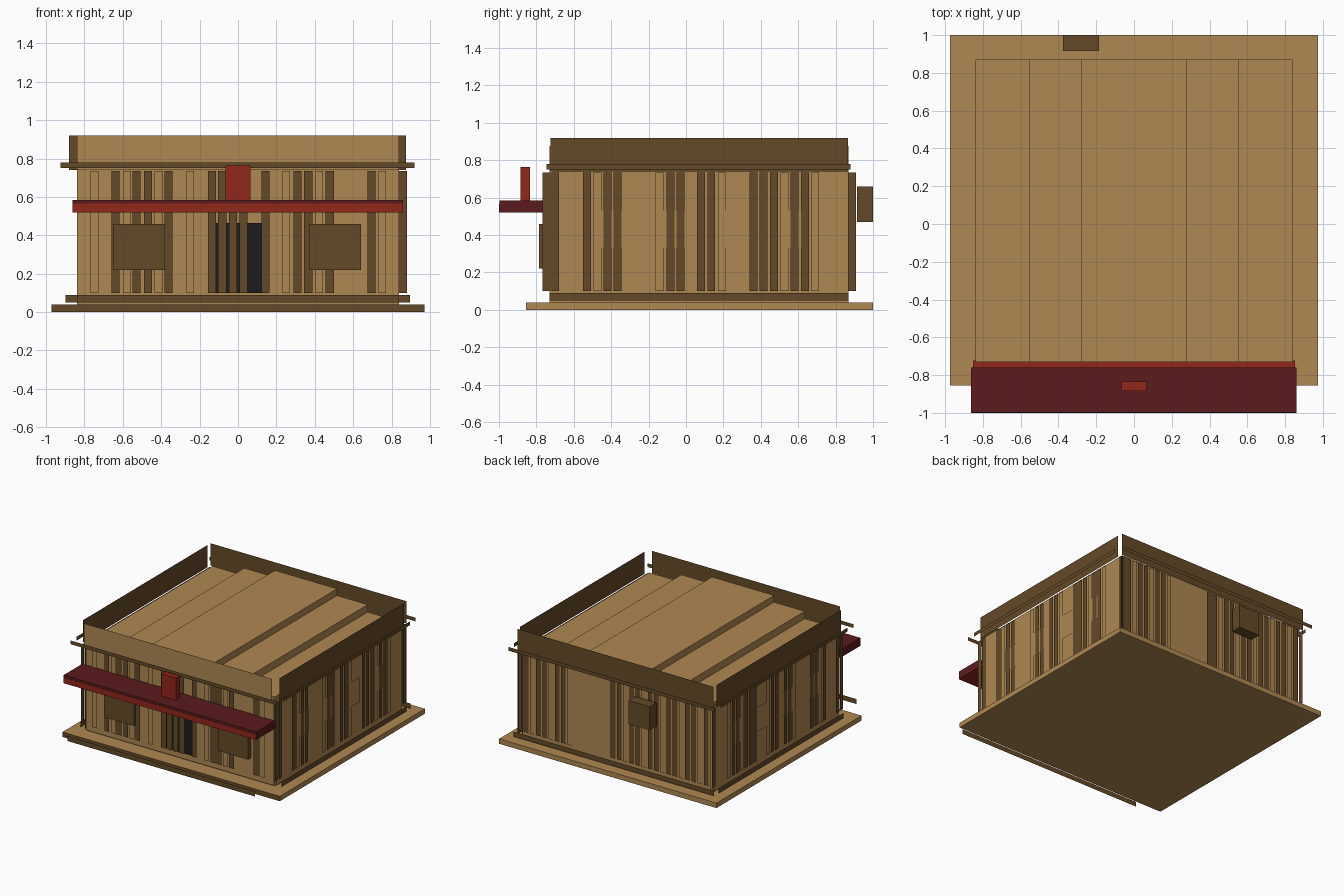
import bpy, bmesh

cube = bpy.data.objects.get("Cube")
if cube:
    bpy.data.objects.remove(cube, do_unlink=True)


def material(name, r, g, b):
    m = bpy.data.materials.new(name)
    m.use_nodes = True
    m.diffuse_color = (r, g, b, 1)
    m.node_tree.nodes["Principled BSDF"].inputs["Base Color"].default_value = (r, g, b, 1)
    return m


TAN = material("tan wood", 0.43, 0.245, 0.084)
DARK = material("dark wood", 0.13, 0.068, 0.021)
BLACK = material("doorway black", 0.012, 0.012, 0.013)
RED = material("sign red", 0.29, 0.02, 0.011)
WINE = material("wine red", 0.105, 0.011, 0.012)

# Core of the building, which the outer boards stand clear of
WX, FRONT_Y, BACK_Y = 0.84, -0.73, 0.87


def finish(name, bm, mats):
    me = bpy.data.meshes.new(name)
    bm.to_mesh(me)
    bm.free()
    for m in mats:
        me.materials.append(m)
    ob = bpy.data.objects.new(name, me)
    bpy.context.collection.objects.link(ob)
    return ob


def box(name, xs, ys, zs, mat, second=None, rule=None):
    """Box from ranges; faces whose normal passes the rule take the second colour."""
    bm = bmesh.new()
    bmesh.ops.create_cube(bm, size=1)
    for v in bm.verts:
        v.co = [r[0] if c < 0 else r[1] for c, r in zip(v.co, (xs, ys, zs))]
    bm.normal_update()
    if rule:
        for f in bm.faces:
            f.material_index = int(rule(f.normal))
    return finish(name, bm, [mat, second] if second else [mat])


def wall_point(side, u, z, off):
    return {"front": (u, FRONT_Y - off, z), "back": (u, BACK_Y + off, z),
            "right": (WX + off, u, z), "left": (-WX - off, u, z)}[side]


def boards(name, side, spans, z0, z1, off, mat):
    """Thin flat boards laid parallel to one wall."""
    bm = bmesh.new()
    for a, b in spans:
        if side in ("back", "left"):
            a, b = b, a
        corners = [(a, z0), (b, z0), (b, z1), (a, z1)]
        bm.faces.new([bm.verts.new(wall_point(side, u, z, off)) for u, z in corners])
    return finish(name, bm, [mat])


def planks(starts, width=0.042):
    return [(s, s + width) for s in starts]


# Ground slab and core
box("ground_slab", (-0.973, 0.973), (-0.855, 1), (0, 0.04), TAN, DARK, lambda n: n.y < -0.5)
box("core", (-WX, WX), (FRONT_Y, BACK_Y), (0.04, 0.76), TAN)

# Stepped roof
for name, half, top in (("roof_lower_tier", 0.553, 0.82), ("roof_upper_tier", 0.278, 0.875)):
    box(name, (-half, half), (FRONT_Y, BACK_Y), (0.75, top), TAN)

# Wall cladding, parapet, cornice and base trim on every side
boards("front_cladding", "front", [(-0.84, 0.84)], 0.05, 0.75, 0.015, TAN)
boards("back_cladding", "back", [(-0.84, 0.84)], 0.05, 0.75, 0.018, TAN)
boards("front_parapet", "front", [(-0.84, 0.84)], 0.74, 0.92, 0.04, TAN)
boards("front_parapet_lining", "front", [(-0.84, 0.84)], 0.74, 0.92, 0.036, DARK)
boards("back_parapet", "back", [(-0.88, 0.875)], 0.74, 0.92, 0.035, DARK)
boards("front_cornice", "front", [(-0.925, 0.92)], 0.75, 0.78, 0.09, DARK)
boards("back_cornice", "back", [(-0.925, 0.92)], 0.75, 0.78, 0.085, DARK)
boards("front_base_trim", "front", [(-0.84, 0.84)], 0.05, 0.09, 0.25, DARK)
boards("back_base_trim", "back", [(-0.9, 0.895)], 0.05, 0.09, 0.055, DARK)
for side in ("right", "left"):
    boards(side + "_cladding", side, [(-0.73, 0.87)], 0.05, 0.75, 0.018, TAN)
    boards(side + "_parapet", side, [(-0.725, 0.865)], 0.74, 0.92, 0.04, DARK)
    boards(side + "_cornice", side, [(-0.745, 0.88)], 0.75, 0.78, 0.085, DARK)
    boards(side + "_base_trim", side, [(-0.73, 0.87)], 0.05, 0.09, 0.06, DARK)

# Upright planks on the front
boards("front_dark_planks", "front",
       planks([-0.66, -0.55, -0.49, -0.383, -0.156, -0.103, -0.048, 0.008,
               0.122, 0.29, 0.345, 0.457, 0.675]), 0.1, 0.735, 0.035, DARK)
boards("front_tan_planks", "front",
       planks([-0.77, -0.6, -0.435, -0.27, 0.23, 0.4, 0.73]), 0.1, 0.735, 0.035, TAN)

# Upright planks on both sides
for side in ("right", "left"):
    boards(side + "_dark_planks", side,
           planks([-0.767, -0.72, -0.55, -0.44, -0.387, -0.104, -0.05, 0.06, 0.114,
                   0.34, 0.393, 0.45, 0.56, 0.615, 0.867]), 0.1, 0.735, 0.03, DARK)
    boards(side + "_tan_planks", side,
           planks([-0.495, -0.163, 0.172, 0.505, 0.67]), 0.1, 0.735, 0.03, TAN)
    boards(side + "_panels", side,
           [(-0.455, -0.33), (-0.125, 0), (0.21, 0.32), (0.54, 0.62)], 0.33, 0.53, 0.026, TAN)

# Upright planks on the back, leaving one wide panel clear
slots = [-0.83 + 0.0556 * i for i in range(31)]
slots = [s for s in slots if not 0.05 < s < 0.36]
tans = slots[1::3]
boards("back_dark_planks", "back", planks([s for s in slots if s not in tans]),
       0.1, 0.735, 0.028, DARK)
boards("back_tan_planks", "back", planks(tans), 0.1, 0.735, 0.028, TAN)

# Doorway and shuttered windows
boards("doorway", "front", [(-0.117, 0.124)], 0.1, 0.465, 0.025, BLACK)
box("right_window", (-0.65, -0.38), (-0.785, FRONT_Y), (0.22, 0.46), DARK)
box("left_window", (0.372, 0.64), (-0.785, FRONT_Y), (0.22, 0.46), DARK)

# Awning with a darker top board, a strip against the wall and a sign block
box("awning", (-0.862, 0.86), (-1, -0.76), (0.52, 0.567), WINE, RED,
    lambda n: n.y < -0.5 or n.z < -0.5)
box("awning_top_board", (-0.862, 0.86), (-0.998, -0.76), (0.567, 0.585), WINE)
box("awning_wall_strip", (-0.852, 0.852), (-0.76, -0.722), (0.52, 0.55), RED)
box("sign_block", (-0.065, 0.065), (-0.885, -0.835), (0.58, 0.765), RED)

# Service box on the back
box("service_box", (-0.375, -0.185), (0.915, 1), (0.47, 0.66), DARK)
